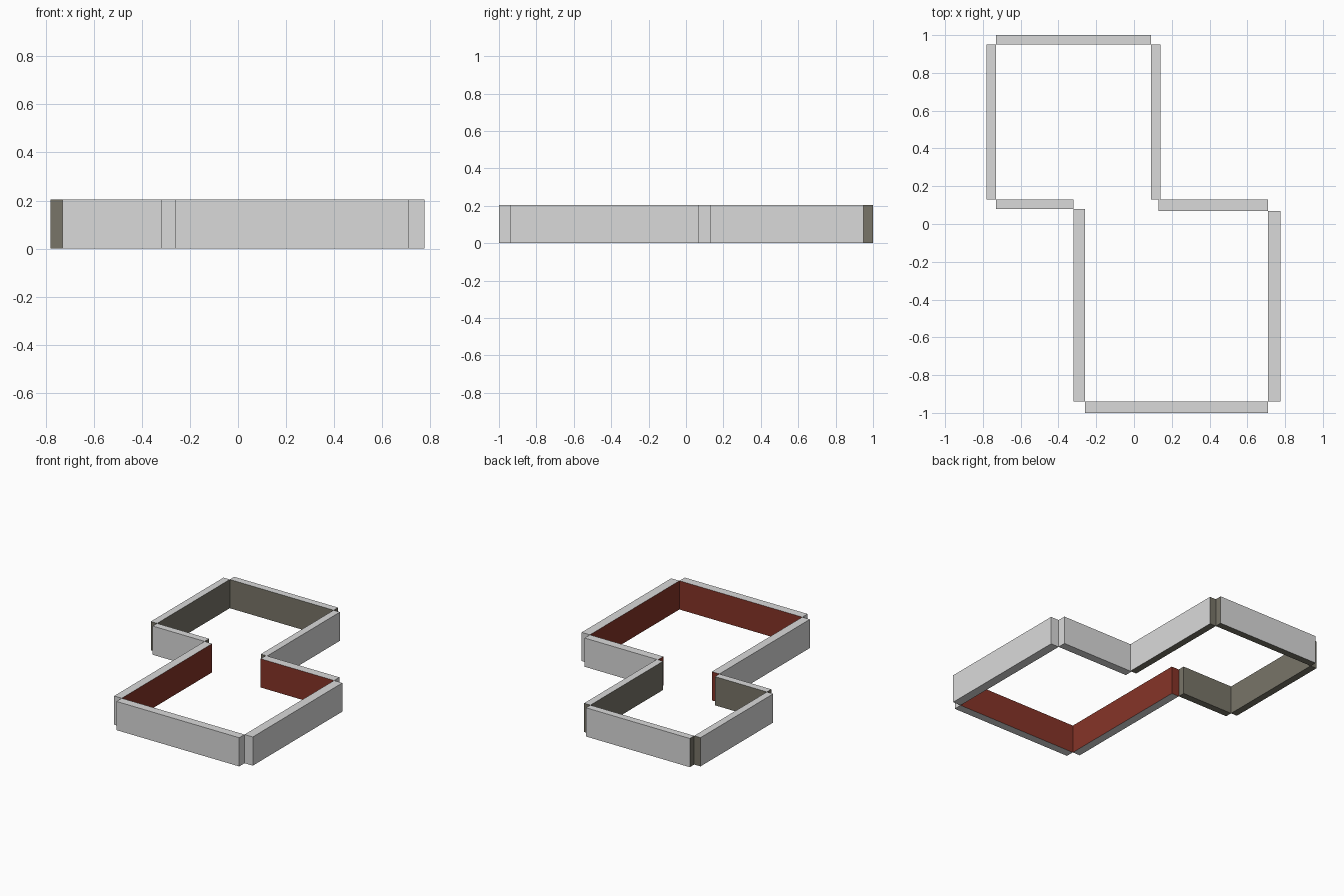
import bpy, bmesh
from mathutils import Vector

if "Cube" in bpy.data.objects:
    bpy.data.objects.remove(bpy.data.objects["Cube"])

H = 0.205


def material(name, rgb):
    m = bpy.data.materials.new(name)
    m.diffuse_color = (*rgb, 1)
    m.use_nodes = True
    m.node_tree.nodes["Principled BSDF"].inputs["Base Color"].default_value = m.diffuse_color
    return m


grey = material("light grey", (0.7, 0.7, 0.7))
olive = material("olive grey", (0.19, 0.178, 0.14))
red = material("dark red", (0.236, 0.034, 0.021))

DIRS = {"+x": (1, 0, 0), "-x": (-1, 0, 0), "+y": (0, 1, 0),
        "-y": (0, -1, 0), "+z": (0, 0, 1), "-z": (0, 0, -1)}


def wall(name, x0, x1, y0, y1, paint, painted):
    """Box wall, grey except for the faces pointing in the painted directions."""
    bm = bmesh.new()
    bmesh.ops.create_cube(bm, size=1)
    for v in bm.verts:
        v.co = ((x0 + x1) / 2 + v.co.x * (x1 - x0),
                (y0 + y1) / 2 + v.co.y * (y1 - y0),
                H / 2 + v.co.z * H)
    bm.normal_update()
    for f in bm.faces:
        f.material_index = int(any(f.normal.dot(Vector(DIRS[d])) > 0.9 for d in painted))
    me = bpy.data.meshes.new(name)
    bm.to_mesh(me)
    bm.free()
    me.materials.append(grey)
    me.materials.append(paint)
    bpy.context.collection.objects.link(bpy.data.objects.new(name, me))


# back room: olive inside, on the ends and underneath
wall("back_room_left_wall", -0.78, -0.73, 0.13, 0.95, olive, ("+x", "+y", "-y", "-z"))
wall("back_room_rear_wall", -0.73, 0.09, 0.95, 1.0, olive, ("-y", "+x", "-x", "-z"))
wall("back_room_right_wall", 0.09, 0.14, 0.13, 0.95, olive, ("-x", "+y", "-y", "-z"))
wall("back_room_front_wall", -0.73, -0.32, 0.08, 0.13, olive, ("+y", "+x", "-x", "-z"))

# front room: red inside and on the ends beside the opening
wall("front_room_left_wall", -0.32, -0.26, -0.94, 0.08, red, ("+x", "+y"))
wall("front_room_front_wall", -0.26, 0.71, -1.0, -0.94, red, ("+y",))
wall("front_room_right_wall", 0.71, 0.775, -0.94, 0.07, red, ("-x",))
wall("front_room_rear_wall", 0.13, 0.71, 0.07, 0.13, red, ("-y", "-x"))
